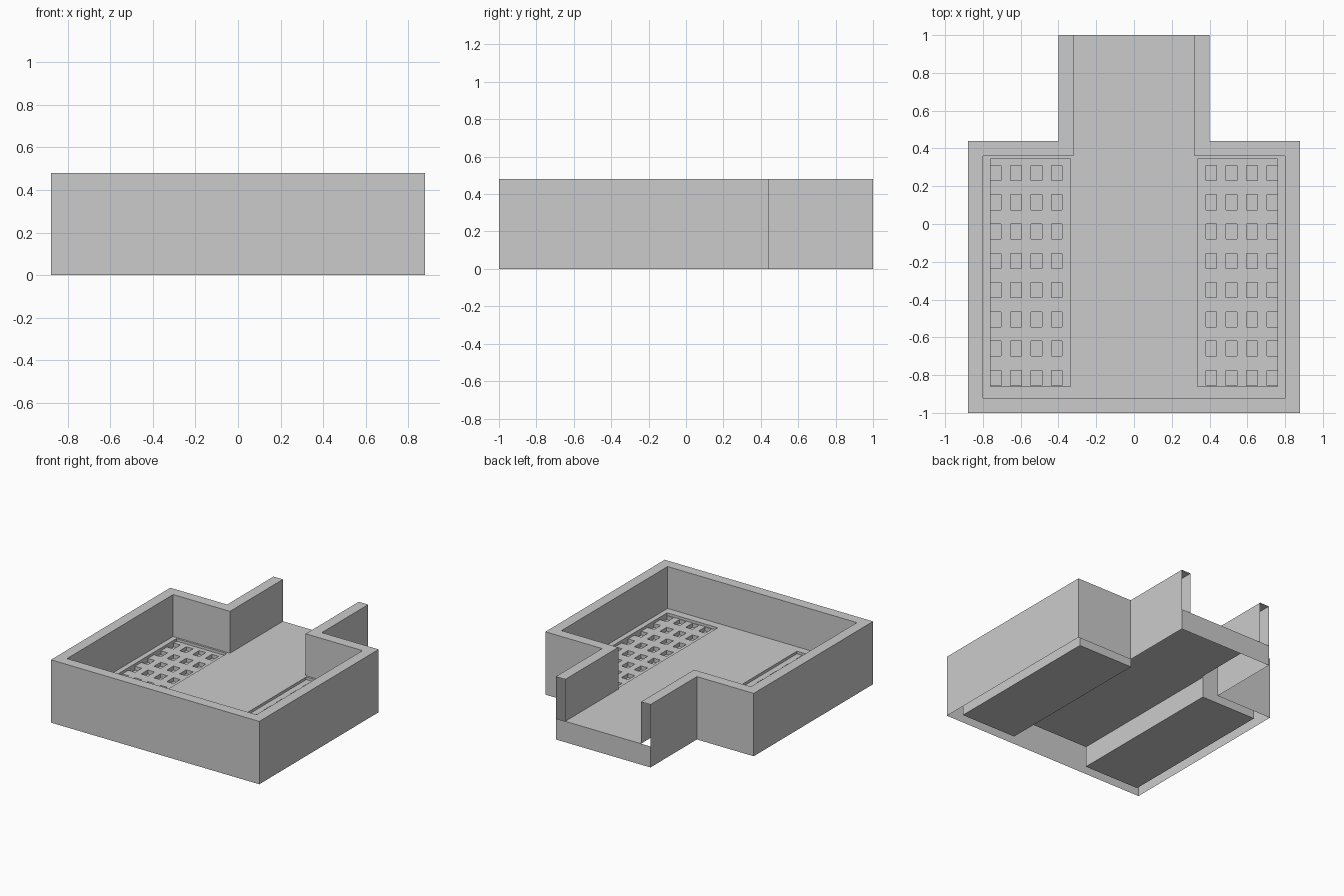
import bpy, bmesh

if "Cube" in bpy.data.objects:
    bpy.data.objects.remove(bpy.data.objects["Cube"])

H, FLOOR, PLATE, PIT = 0.48, 0.16, 0.14, 0.11   # wall top, floor, grate top, grate hole bottom


def build(name, fill):
    """Make an object from half geometry (x >= 0) and mirror it across x = 0."""
    bm = bmesh.new()
    fill(bm)
    bmesh.ops.remove_doubles(bm, verts=bm.verts, dist=1e-5)
    bmesh.ops.recalc_face_normals(bm, faces=bm.faces)
    me = bpy.data.meshes.new(name)
    bm.to_mesh(me)
    bm.free()
    ob = bpy.data.objects.new(name, me)
    bpy.context.collection.objects.link(ob)
    mod = ob.modifiers.new("mirror", 'MIRROR')
    mod.use_clip = True
    return ob


def face(bm, pts):
    return bm.faces.new([bm.verts.new(p) for p in pts])


def strip(bm, a, za, b, zb):
    """Quads joining two paths with the same number of points."""
    for i in range(len(a) - 1):
        face(bm, [(*a[i], za), (*a[i + 1], za), (*b[i + 1], zb), (*b[i], zb)])


def rect(x0, x1, y0, y1, closed=False):
    r = [(x0, y0), (x1, y0), (x1, y1), (x0, y1)]
    return r + r[:1] if closed else r


def flat(bm, pts, z):
    face(bm, [(x, y, z) for x, y in pts])


OUTER = [(0, -1), (.88, -1), (.88, .44), (.4, .44), (.4, 1)]
INNER = [(0, -.92), (.8, -.92), (.8, .36), (.32, .36), (.32, 1)]
TRAY = (.33, .8, -.92, .36)
OPENING = (.335, .761, -.86, .345)


# Hollow T-shaped wall, open underneath and at its rear ends
def walls(bm):
    strip(bm, OUTER, 0, OUTER, H)
    strip(bm, OUTER, H, INNER, H)
    strip(bm, INNER, H, INNER, FLOOR)


# Raised floor with an opening over each tray, and the rear lip
def floor(bm):
    flat(bm, [(0, -.92), (.33, -.92), (.33, .36), (.32, .36), (.32, 1), (0, 1)], FLOOR)
    strip(bm, rect(*TRAY, True), FLOOR, rect(*OPENING, True), FLOOR)
    face(bm, [(0, 1, 0), (.4, 1, 0), (.4, 1, FLOOR), (0, 1, FLOOR)])


# Tray box hanging below the floor on each side
def tray(bm):
    flat(bm, rect(*TRAY), 0)
    strip(bm, rect(*TRAY, True), 0, rect(*TRAY, True), FLOOR)


# Recessed grate with a 4 x 8 field of rectangular pockets
def grate(bm):
    xs, ys = [OPENING[0]], [OPENING[2]]
    for i in range(4):
        xs += [.38 + .108 * i, .437 + .108 * i]
    for j in range(8):
        ys += [-.855 + .155 * j, -.775 + .155 * j]
    ys.append(OPENING[3])
    for i in range(len(xs) - 1):
        for j in range(len(ys) - 1):
            cell = (xs[i], xs[i + 1], ys[j], ys[j + 1])
            hole = i % 2 == 1 and j % 2 == 1
            flat(bm, rect(*cell), PIT if hole else PLATE)
            if hole:
                strip(bm, rect(*cell, True), PIT, rect(*cell, True), PLATE)
    strip(bm, rect(*OPENING, True), PLATE, rect(*OPENING, True), FLOOR)


build("wall_shell", walls)
build("floor", floor)
build("side_trays", tray)
build("side_grates", grate)
